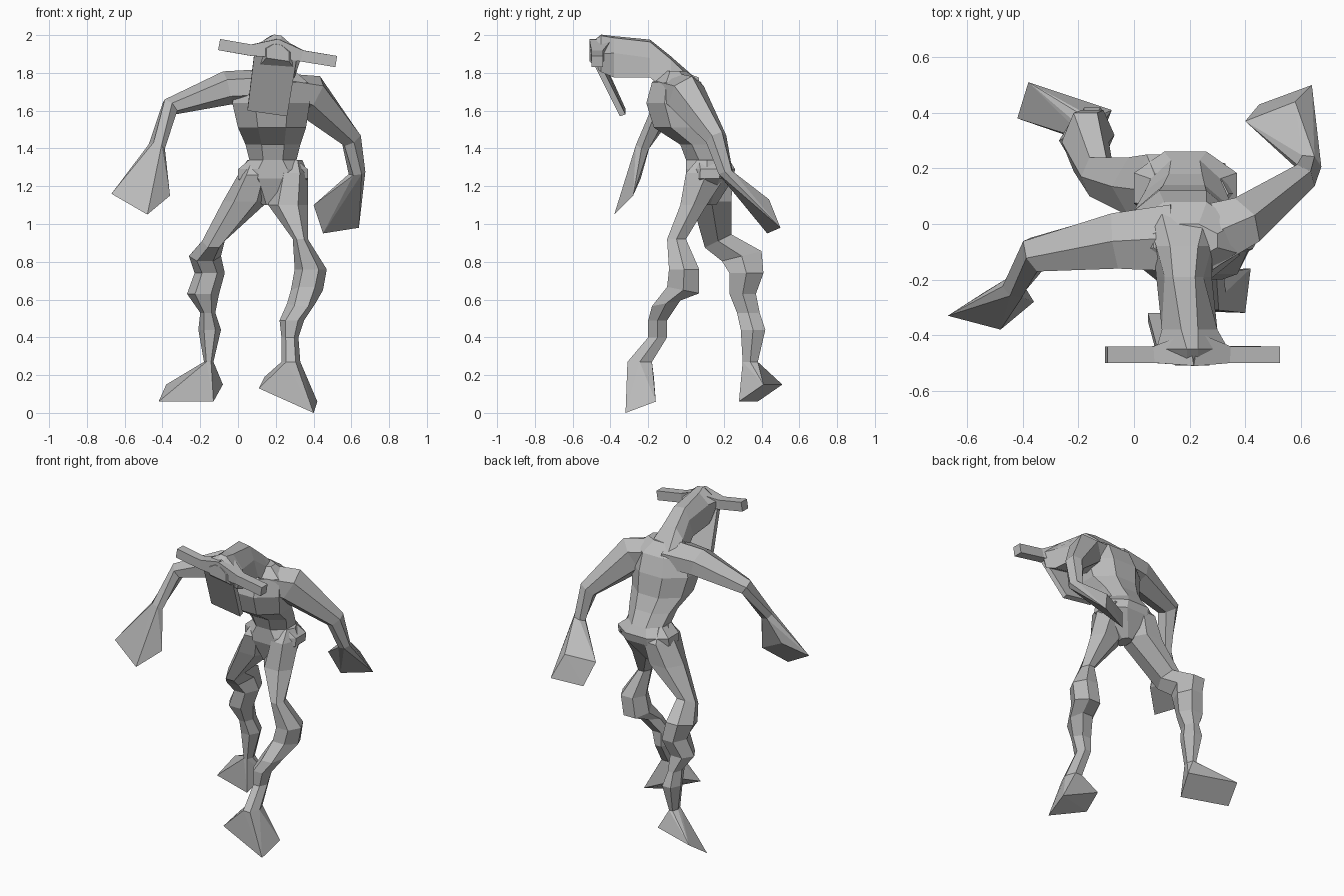
import bpy
import bmesh
import math
from mathutils import Vector

cube = bpy.data.objects.get("Cube")
if cube:
    bpy.data.objects.remove(cube)

GREY = (.5, .5, .5, 1)
clay = bpy.data.materials.new("clay_grey")
clay.use_nodes = True
clay.diffuse_color = GREY
clay.node_tree.nodes["Principled BSDF"].inputs["Base Color"].default_value = GREY


def finish(name, bm):
    bmesh.ops.recalc_face_normals(bm, faces=bm.faces)
    mesh = bpy.data.meshes.new(name)
    bm.to_mesh(mesh)
    bm.free()
    mesh.materials.append(clay)
    obj = bpy.data.objects.new(name, mesh)
    bpy.context.scene.collection.objects.link(obj)


def skin(name, rings):
    """Join equal rings of points with quads and close both ends."""
    bm = bmesh.new()
    loops = [[bm.verts.new(point) for point in ring] for ring in rings]
    count = len(loops[0])
    for lower, upper in zip(loops, loops[1:]):
        for i in range(count):
            j = (i + 1) % count
            bm.faces.new((lower[i], lower[j], upper[j], upper[i]))
    bm.faces.new(loops[0])
    bm.faces.new(loops[-1])
    finish(name, bm)


def hull(name, points):
    """Wrap a convex block around the points."""
    bm = bmesh.new()
    for point in points:
        bm.verts.new(point)
    bmesh.ops.convex_hull(bm, input=bm.verts)
    bmesh.ops.dissolve_limit(bm, angle_limit=.02, verts=bm.verts, edges=bm.edges)
    finish(name, bm)


def polygon(sides, turn):
    """Regular polygon stretched to fill a square of half width one."""
    angles = [math.tau * (i + turn) / sides for i in range(sides)]
    wide, tall = max(map(math.cos, angles)), max(map(math.sin, angles))
    return [(math.cos(a) / wide, math.sin(a) / tall) for a in angles]


def flat_ring(z, left, right, front, back, tilt=0, shape=polygon(6, 0)):
    """Level polygon filling an x and y range; tilt raises its back."""
    centre = Vector(((left + right) / 2, (front + back) / 2, z))
    half_x, half_y = (right - left) / 2, (back - front) / 2
    return [centre + Vector((half_x * u, half_y * v, tilt * half_y * v))
            for u, v in shape]


def path_rings(stations, sides=6):
    """Polygons square to a path of (point, half width, half height)."""
    points = [Vector(station[0]) for station in stations]
    last = len(points) - 1
    rings = []
    for i, (_, width, height) in enumerate(stations):
        along = (points[min(i + 1, last)] - points[max(i - 1, 0)]).normalized()
        across = along.cross(Vector((0, 0, 1))).normalized()
        upward = across.cross(along)
        rings.append([points[i] + across * width * u + upward * height * v
                      for u, v in polygon(sides, .5)])
    return rings


# Torso from crotch to collar, with a rump that juts back
octagon = polygon(8, .5)
skin("torso", [flat_ring(*station, shape=octagon) for station in (
    (1.1, .13, .2, .05, .16),
    (1.24, 0, .37, 0, .25),
    (1.29, 0, .37, 0, .26),
    (1.34, .06, .31, 0, .23),
    (1.42, .04, .33, -.03, .18),
    (1.51, 0, .36, -.17, .14),
    (1.64, -.03, .38, -.21, .12),
    (1.75, 0, .37, -.18, .08),
    (1.81, .07, .3, -.12, 0))])

# Legs: thigh, knee, shin and ankle, ending in splayed feet
legs = {
    "right": ([
        (1.34, .05, .15, .06, .18),
        (1.26, 0, .18, 0, .25),
        (1.12, -.08, .16, .03, .24),
        (.91, -.19, -.07, .1, .24, .5),
        (.83, -.26, -.09, .19, .4, .25),
        (.74, -.23, -.07, .23, .41),
        (.63, -.27, -.1, .23, .37),
        (.53, -.2, -.12, .27, .39),
        (.44, -.21, -.09, .29, .42),
        (.27, -.18, -.13, .3, .38)],
        [(-.42, .38, .06), (-.13, .28, .06), (-.08, .41, .15), (-.38, .51, .15)]),
    "left": ([
        (1.34, .24, .34, .06, .16),
        (1.27, .2, .37, 0, .22),
        (1.1, .16, .37, -.03, .11),
        (.92, .29, .37, -.1, 0),
        (.76, .3, .47, -.09, .07),
        (.65, .28, .45, -.1, .07, -.2),
        (.58, .26, .41, -.18, -.03, .2),
        (.49, .22, .35, -.2, -.1),
        (.4, .23, .32, -.2, -.1),
        (.27, .23, .33, -.31, -.18)],
        [(.11, -.31, .13), (.4, -.32, 0), (.42, -.16, .06), (.14, -.17, .19)]),
}
for side, (stations, sole) in legs.items():
    rings = [flat_ring(*station) for station in stations]
    skin(side + "_leg", rings)
    hull(side + "_foot", rings[-1] + [Vector(corner) for corner in sole])

# Arms, ending in flared paddle hands
arms = {
    "right": ([
        ((.14, -.05, 1.73), .12, .09),
        ((-.06, -.06, 1.72), .1, .09),
        ((-.36, -.11, 1.62), .06, .05),
        ((-.43, -.23, 1.41), .04, .04)],
        [(-.67, -.33, 1.16), (-.48, -.38, 1.05), (-.36, -.28, 1.15), (-.53, -.24, 1.24)]),
    "left": ([
        ((.22, -.06, 1.72), .12, .08),
        ((.38, 0, 1.68), .09, .12),
        ((.6, .16, 1.45), .05, .06),
        ((.63, .21, 1.27), .04, .04)],
        [(.64, .5, .98), (.45, .43, .95), (.4, .37, 1.1), (.58, .44, 1.13)]),
}
for side, (stations, palm) in arms.items():
    rings = path_rings(stations)
    skin(side + "_arm", rings)
    hull(side + "_hand", rings[-1] + [Vector(corner) for corner in palm])


def head_ring(y, centre, jaw, brow, crown, jaw_half, brow_half, crown_half):
    """Cross-section wide at the jaw and narrow along the tilted crown."""
    halves = [(-jaw_half, jaw), (-brow_half, brow), (-crown_half, crown)]
    halves += [(-offset, z) for offset, z in reversed(halves)]
    return [Vector((centre + offset, y, z - offset * .15)) for offset, z in halves]


# Neck and head
skin("head", [head_ring(*station) for station in (
    (.04, .18, 1.64, 1.72, 1.77, .1, .14, .08),
    (-.08, .18, 1.7, 1.81, 1.88, .11, .1, .05),
    (-.19, .18, 1.79, 1.89, 1.97, .1, .07, .04),
    (-.38, .2, 1.79, 1.92, 1.99, .1, .1, .03),
    (-.45, .21, 1.82, 1.92, 2, .1, .13, .02),
    (-.51, .21, 1.87, 1.92, 1.95, .06, .06, .02))])

# Flat face plate hanging from the brow
plate = [Vector(corner) for corner in (
    (.09, -.5, 1.93), (.31, -.5, 1.87), (.26, -.35, 1.57), (.05, -.35, 1.6))]
thickness = Vector((0, .03, .01))
skin("face_plate", [plate, [corner + thickness for corner in plate]])

# Horns reaching out to both sides, thickening into the brow
for side, tip, bend in (("right", (-.1, -.47, 1.95), (.07, -.47, 1.92)),
                        ("left", (.52, -.47, 1.86), (.34, -.47, 1.89))):
    root = (.21, -.45, 1.93)
    skin(side + "_horn", path_rings(
        [(tip, .03, .03), (bend, .03, .03), (root, .06, .05)], sides=4))
